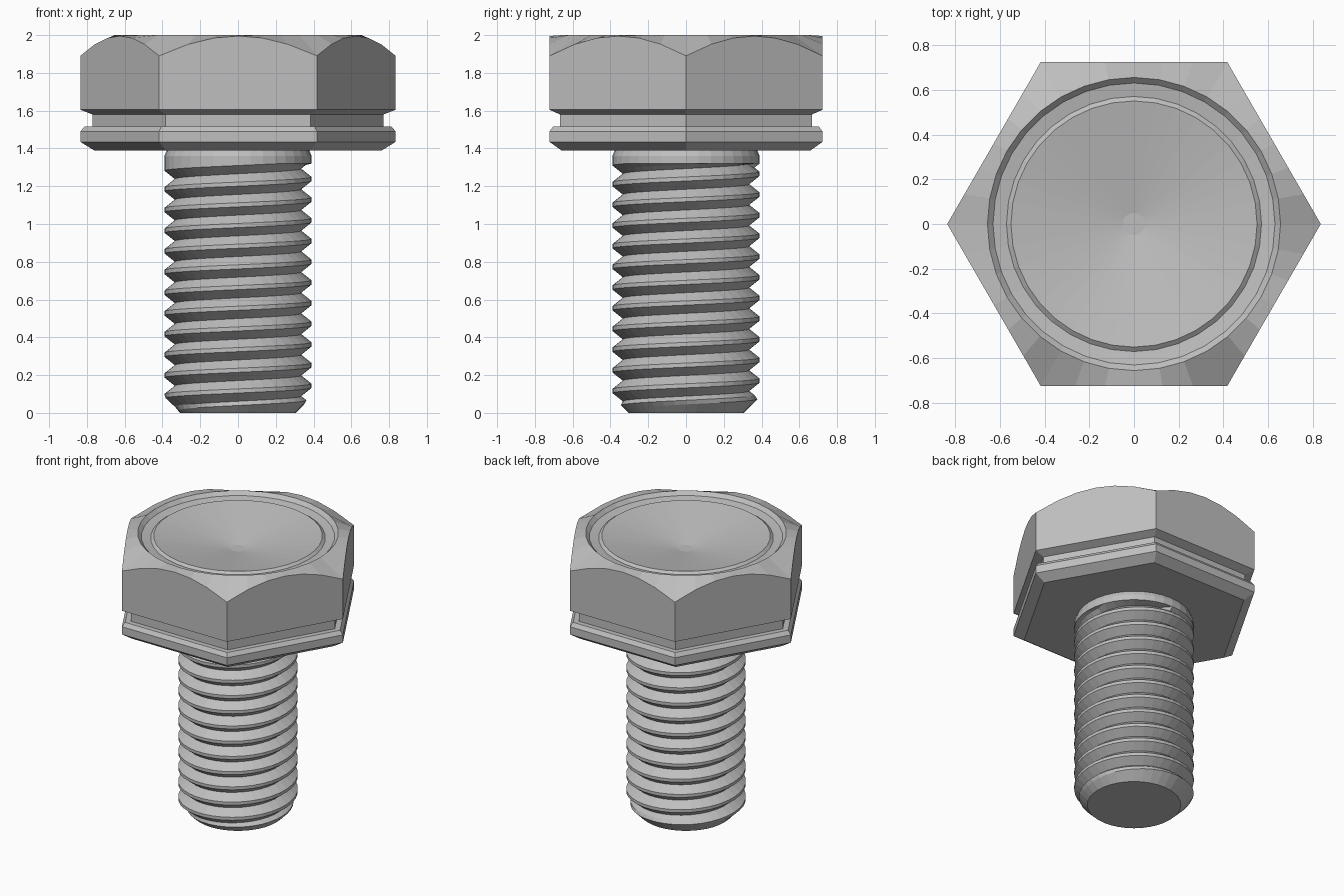
import bpy, bmesh
from math import sin, cos, pi, radians, floor

SEG = 36            # sides of every round part
PITCH = 0.1095      # thread rise per turn
CREST, ROOT = 0.39, 0.335
THREAD_TOP = 1.32

cube = bpy.data.objects.get("Cube")
if cube:
    bpy.data.objects.remove(cube, do_unlink=True)

steel = bpy.data.materials.new("grey_steel")
steel.use_nodes = True
colour = (0.52, 0.52, 0.52, 1)
steel.diffuse_color = colour
steel.node_tree.nodes["Principled BSDF"].inputs["Base Color"].default_value = colour


def finish(name, bm):
    bmesh.ops.remove_doubles(bm, verts=bm.verts, dist=0.0005)
    bmesh.ops.recalc_face_normals(bm, faces=bm.faces)
    mesh = bpy.data.meshes.new(name)
    bm.to_mesh(mesh)
    bm.free()
    mesh.materials.append(steel)
    obj = bpy.data.objects.new(name, mesh)
    bpy.context.collection.objects.link(obj)
    return obj


def circle(r, z):
    return [(r * cos(2 * pi * i / SEG), r * sin(2 * pi * i / SEG), z) for i in range(SEG)]


def hexagon(apothem, z, chamfer=0.0, start=0.0):
    """Six-sided ring with corners on the x axis; chamfer lowers it towards the corners."""
    ring = []
    for i in range(SEG):
        deg = 360 * i / SEG
        r = apothem / cos(radians(deg % 60 - 30))
        drop = chamfer * max(0, r - start)
        ring.append((r * cos(radians(deg)), r * sin(radians(deg)), z - drop))
    return ring


def loft(name, rings):
    """Skin a stack of rings and close both ends."""
    bm = bmesh.new()
    rows = [[bm.verts.new(p) for p in ring] for ring in rings]
    for a, b in zip(rows, rows[1:]):
        for i in range(SEG):
            j = (i + 1) % SEG
            bm.faces.new((a[i], a[j], b[j], b[i]))
    bm.faces.new(rows[0])
    bm.faces.new(rows[-1])
    return finish(name, bm)


# Hex head: flange, groove, main block, domed chamfer, ring groove and dished top
loft("hex_head", [
    hexagon(0.66, 1.39),
    hexagon(0.723, 1.435),
    hexagon(0.723, 1.49),
    hexagon(0.703, 1.517),
    hexagon(0.667, 1.517),
    hexagon(0.667, 1.58),
    hexagon(0.723, 1.605),
    hexagon(0.723, 2.0, chamfer=0.94, start=0.718),
    circle(0.655, 2.0),
    circle(0.63, 1.975),
    circle(0.57, 1.965),
    circle(0.55, 1.98),
    circle(0.05, 1.89),
])

# Plain collar under the head
loft("shank_collar", [
    circle(CREST, THREAD_TOP),
    circle(CREST, 1.36),
    circle(0.375, 1.395),
])

# Threaded shank: each column is a tooth profile, raised a little per step round
tooth = [(0.0, ROOT), (0.2, (ROOT + CREST) / 2), (0.4, CREST),
         (0.6, CREST), (0.8, (ROOT + CREST) / 2)]
turns = range(-2, floor(THREAD_TOP / PITCH) + 3)


def thread_point(step, turn, along, radius):
    z = (turn + along - 0.5 + step / SEG) * PITCH + 0.034
    if z >= THREAD_TOP:
        z, radius = THREAD_TOP, CREST
    z = max(z, 0)
    r = min(radius, 0.305 + z)      # chamfered tip
    a = 2 * pi * step / SEG
    return r * cos(a), r * sin(a), z


bm = bmesh.new()
columns = [[bm.verts.new(thread_point(s, t, along, r)) for t in turns for along, r in tooth]
           for s in range(SEG + 1)]
for a, b in zip(columns, columns[1:]):
    for k in range(len(a) - 1):
        bm.faces.new((a[k], b[k], b[k + 1], a[k + 1]))
bmesh.ops.remove_doubles(bm, verts=bm.verts, dist=0.0005)
bmesh.ops.holes_fill(bm, edges=[e for e in bm.edges if e.is_boundary], sides=0)
finish("threaded_shank", bm)
